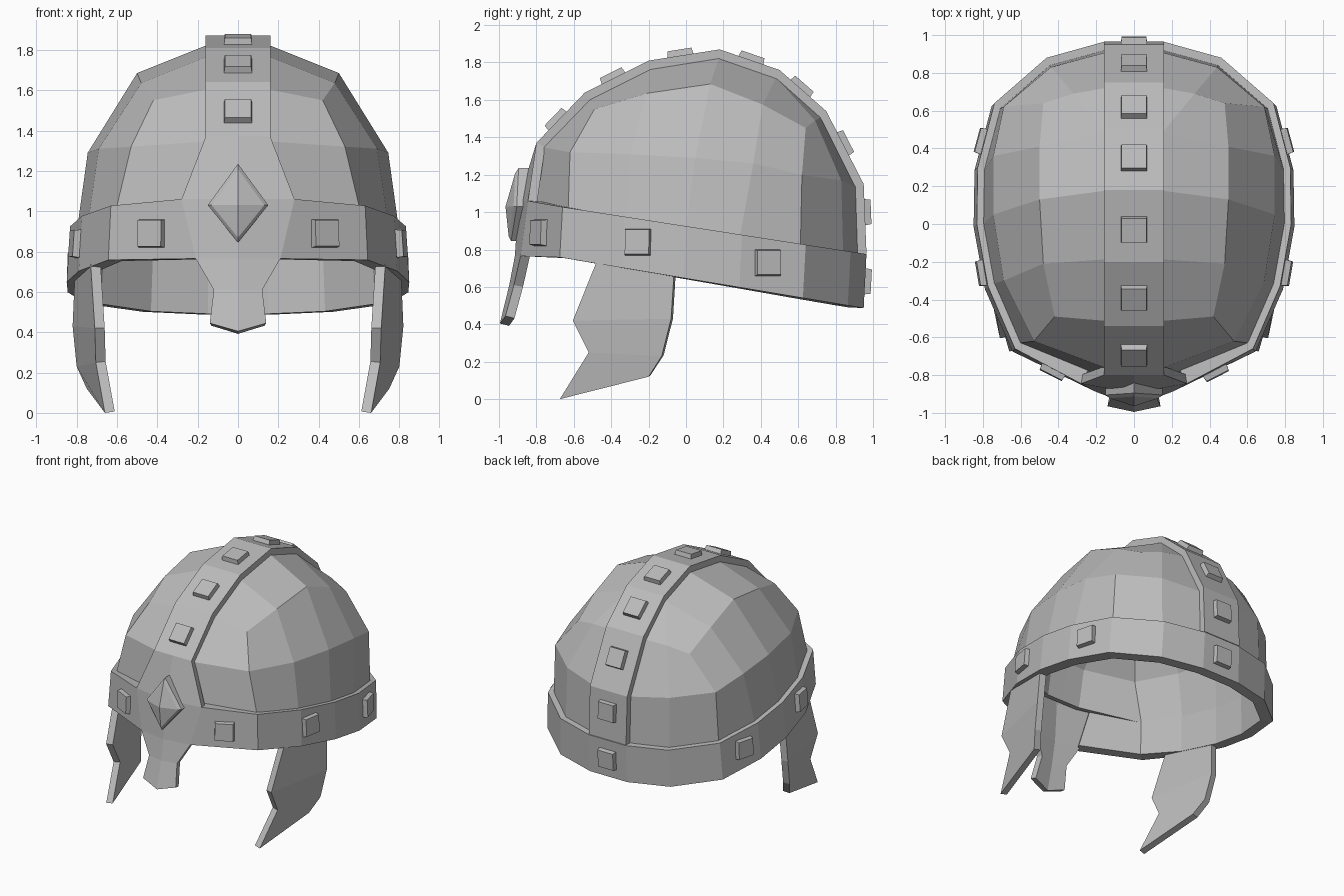
import bpy, bmesh
from mathutils import Vector, Matrix
from mathutils.bvhtree import BVHTree

if "Cube" in bpy.data.objects:
    bpy.data.objects.remove(bpy.data.objects["Cube"], do_unlink=True)

steel = bpy.data.materials.new("grey_steel")
steel.use_nodes = True
GREY = (0.5, 0.5, 0.5, 1)
steel.diffuse_color = GREY
steel.node_tree.nodes["Principled BSDF"].inputs["Base Color"].default_value = GREY


def finish(name, bm, thickness=0):
    mesh = bpy.data.meshes.new(name)
    bm.to_mesh(mesh)
    mesh.materials.append(steel)
    obj = bpy.data.objects.new(name, mesh)
    bpy.context.collection.objects.link(obj)
    if thickness:
        mod = obj.modifiers.new("plate_thickness", "SOLIDIFY")
        mod.thickness = thickness
        mod.offset = -1
        mod.use_even_offset = True
    return obj


def half_shell(faces, mirror=True):
    """Faces of the left half as point lists, turned outward and mirrored."""
    bm = bmesh.new()
    for pts in faces:
        f = bm.faces.new([bm.verts.new(p) for p in pts])
        f.normal_update()
        if f.normal.dot(f.calc_center_median() - Vector((0, 0, 0.7))) < 0:
            f.normal_flip()
    if mirror:
        for f in list(bm.faces):
            bm.faces.new([bm.verts.new((-v.co.x, v.co.y, v.co.z)) for v in reversed(f.verts)])
    bmesh.ops.remove_doubles(bm, verts=bm.verts, dist=0.0005)
    bm.normal_update()
    return bm


def grid(rows):
    """Quads between neighbouring rows of points."""
    return [(a[i], a[i + 1], b[i + 1], b[i])
            for a, b in zip(rows, rows[1:]) for i in range(len(a) - 1)]


# Crest profile (y, z) from brow over the top to the nape
crest = [(-.86, 1.06), (-.8, 1.37), (-.54, 1.64), (-.2, 1.81), (.18, 1.87),
         (.5, 1.76), (.75, 1.54), (.95, 1.15), (.965, .78)]
HALF = 0.16


def sunk(p, x=HALF - 0.01, depth=0.045):
    y, z = p
    d = Vector((0.1 - y, 0.8 - z)).normalized() * depth
    return (x, y + d.x, z + d.y)


# Brow band outline, front to back
outline = [(.64, -.66), (.785, -.33), (.845, 0), (.84, .3), (.75, .64), (.47, .88), (HALF, .965)]


def band_top(y):
    return 1.06 - 0.155 * (y + 0.87)


def band_low(y):
    return 0.765 - 0.167 * (y + 0.7)


top_row = [(.28, -.845, 1.06)] + [(x * .985, y, band_top(y)) for x, y in outline]
low_row = [(.21, -.885, .765)] + [(x * 1.005, y - .015, min(.765, band_low(y))) for x, y in outline]
nape = [[(0, .965, top_row[-1][2]), top_row[-1]], [(0, .95, low_row[-1][2]), low_row[-1]]]
band_bm = half_shell(grid([top_row, low_row]) + grid(nape))
finish("brow_band", band_bm, 0.085)

# Dome of faceted rings below the crest
s = [sunk(p) for p in crest]
rim = [s[0]] + [(x * .945, y * .955, band_top(y) - .02) for x, y in outline[:-1]] + [s[8]]
mid = [s[1], (.53, -.62, 1.32), (.69, -.3, 1.31), (.745, .05, 1.29), (.745, .36, 1.26),
       (.69, .62, 1.2), (.44, .83, 1.17), s[7]]
high = [s[2], (.42, -.49, 1.55), (.48, -.21, 1.635), (.5, .13, 1.685), (.5, .41, 1.575),
        (.48, .64, 1.45), (.32, .69, 1.49), s[6]]
cap = [(high[0], high[1], high[2], s[3]), (s[3], high[2], high[3], s[4]),
       (s[4], high[3], high[4], s[5]), (s[5], high[4], high[5], high[6]),
       (s[5], high[6], s[6])]
under = grid([s, [sunk(p, 0) for p in crest]])
finish("dome", half_shell(grid([rim, mid, high]) + cap + under), 0.045)

# Crest strip running down into the flared brow plate and nose guard
strip = [[(0, y, z), (HALF, y, z)] for y, z in reversed(crest[1:])]
strip += [[(0, -.895, 1.06), (.28, -.845, 1.06)],
          [(0, -.915, .765), (.21, -.885, .765)],
          [(0, -.945, .61), (.12, -.92, .61)],
          [(0, -.995, .405), (.14, -.965, .445)]]
crest_bm = half_shell(grid(strip))
finish("crest_and_nose_guard", crest_bm, 0.05)

# Cheek guards
cheek = [[(.735, -.45, .79), (.80, -.065, .72)],
         [(.73, -.48, .73), (.81, -.065, .66)],
         [(.71, -.605, .42), (.82, -.08, .43)],
         [(.705, -.52, .25), (.80, -.13, .23)],
         [(.66, -.675, 0), (.75, -.2, .12)]]
finish("cheek_guards", half_shell(grid(cheek)), 0.05)

# Diamond boss on the brow
rim_pts = [Vector(p) for p in ((0, -.895, 1.235), (.15, -.905, 1.03), (0, -.935, .845), (-.15, -.905, 1.03))]
inner = [p.lerp(Vector((0, -.92, 1.03)), .13) + Vector((0, -.015, 0)) for p in rim_pts]
back = [p + Vector((0, .07, 0)) for p in rim_pts]
peak = Vector((0, -.965, 1.03))
faces = []
for i in range(4):
    j = (i + 1) % 4
    faces += [(back[i], back[j], rim_pts[j], rim_pts[i]),
              (rim_pts[i], rim_pts[j], inner[j], inner[i]), (inner[i], inner[j], peak)]
boss = half_shell(faces + [back], mirror=False)
bmesh.ops.recalc_face_normals(boss, faces=boss.faces)
finish("brow_diamond", boss)

# Square studs seated on the nearest plate face
crest_tree, band_tree = BVHTree.FromBMesh(crest_bm), BVHTree.FromBMesh(band_bm)


def stud(name, tree, point, across=None):
    loc, n, _, _ = tree.find_nearest(Vector(point))
    t = across or Vector((0, 0, 1)).cross(n).normalized()
    u = n.cross(t).normalized()
    bm = bmesh.new()
    bmesh.ops.create_cube(bm, size=1)
    for v in bm.verts:
        w = 0.13 if v.co.z > 0 else 0.145
        v.co = Vector((v.co.x * w, v.co.y * w, v.co.z * 0.05))
    frame = Matrix((t, u, n)).transposed().to_4x4()
    bm.transform(Matrix.Translation(loc + n * 0.008) @ frame)
    finish(name, bm)


for i, (y, z) in enumerate([(-.69, 1.49), (-.39, 1.72), (-.03, 1.84), (.35, 1.82),
                            (.61, 1.66), (.85, 1.37), (.96, 1.0)]):
    stud(f"crest_stud_{i + 1}", crest_tree, (0, y, z), Vector((1, 0, 0)))
stud("nape_stud", band_tree, (0, .96, .63))
for side, sx in (("left", 1), ("right", -1)):
    for part, x, y, z in (("front", .43, -.78, .89), ("middle", .81, -.26, .84), ("rear", .81, .44, .73)):
        stud(f"{side}_{part}_band_stud", band_tree, (sx * x, y, z))
